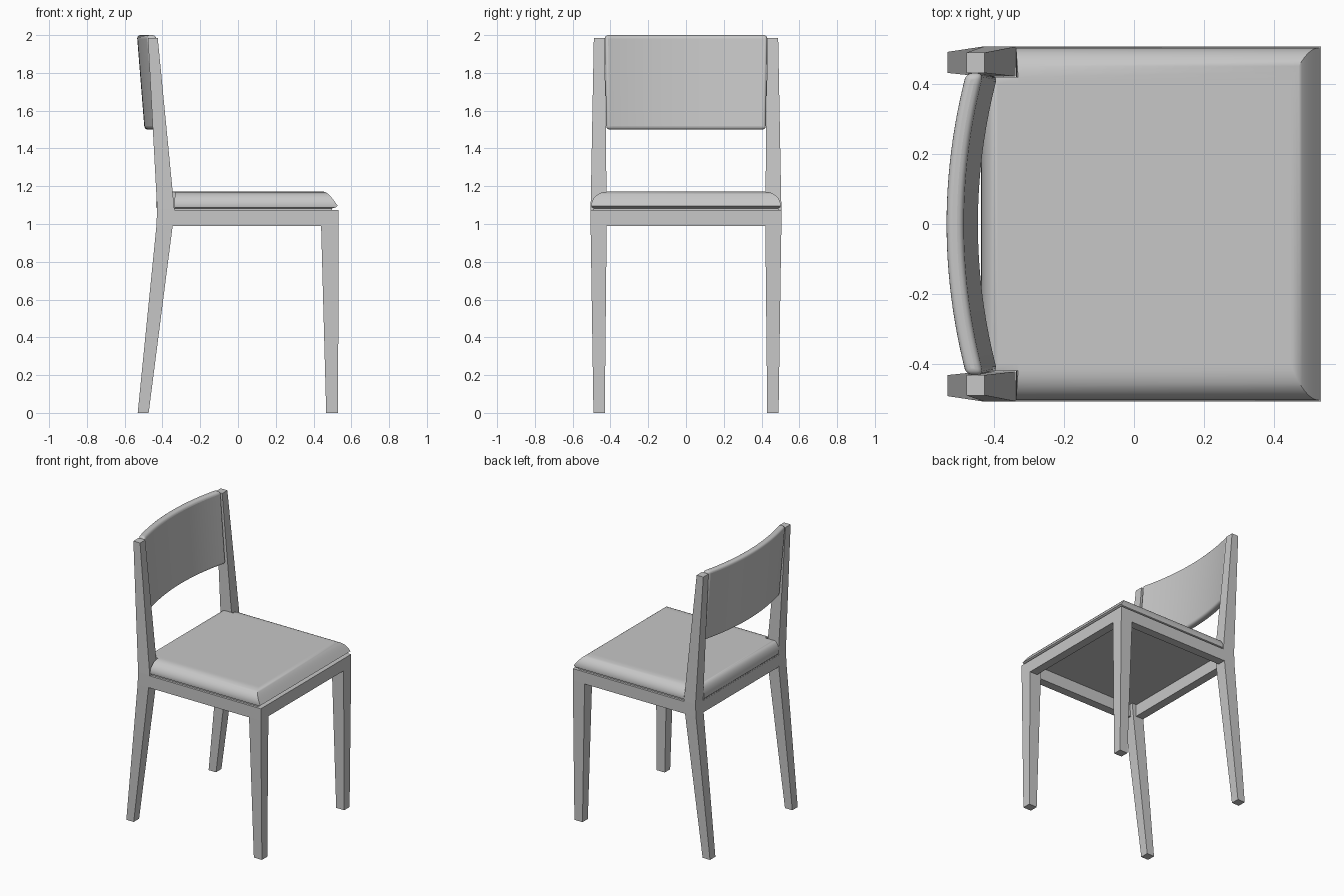
import bpy, bmesh, math

if "Cube" in bpy.data.objects:
    bpy.data.objects.remove(bpy.data.objects["Cube"], do_unlink=True)

GREY = (0.57, 0.57, 0.57, 1)
mat = bpy.data.materials.new("plain grey")
mat.use_nodes = True
mat.diffuse_color = GREY
mat.node_tree.nodes["Principled BSDF"].inputs["Base Color"].default_value = GREY


def loft(name, rings, mirror=False, smooth=None, bevel=0):
    """Skin a list of equal closed rings, cap both ends and finish the part."""
    bm = bmesh.new()
    loops = [[bm.verts.new(p) for p in ring] for ring in rings]
    n = len(loops[0])
    for a, b in zip(loops, loops[1:]):
        for i in range(n):
            j = (i + 1) % n
            bm.faces.new((a[i], a[j], b[j], b[i]))
    bm.faces.new(loops[0][::-1])
    bm.faces.new(loops[-1])
    bmesh.ops.recalc_face_normals(bm, faces=bm.faces)
    mesh = bpy.data.meshes.new(name)
    bm.to_mesh(mesh)
    bm.free()
    mesh.materials.append(mat)
    ob = bpy.data.objects.new(name, mesh)
    bpy.context.collection.objects.link(ob)
    if mirror:
        ob.modifiers.new("mirror", "MIRROR").use_axis = (False, True, False)
    if bevel:
        mod = ob.modifiers.new("soft edges", "BEVEL")
        mod.width, mod.segments = bevel, 4
        mod.limit_method, mod.angle_limit = "ANGLE", math.radians(40)
    if smooth:
        bpy.ops.object.select_all(action="DESELECT")
        ob.select_set(True)
        bpy.context.view_layer.objects.active = ob
        bpy.ops.object.shade_smooth_by_angle(angle=math.radians(smooth))
    return ob


def rect(x0, x1, y0, y1, z):
    return [(x0, y0, z), (x1, y0, z), (x1, y1, z), (x0, y1, z)]


def box(name, x0, x1, y0, y1, z0, z1, **kw):
    return loft(name, [rect(x0, x1, y0, y1, z) for z in (z0, z1)], **kw)


# Legs: tapered front posts, and rear posts that kink at seat height
Z0, Z1 = 0.99, 1.075
loft("front_legs", [rect(0.467, 0.53, 0.43, 0.49, 0),
                    rect(0.44, 0.532, 0.42, 0.505, Z0),
                    rect(0.44, 0.532, 0.42, 0.505, Z1)], mirror=True)
loft("rear_legs", [rect(-0.531, -0.473, 0.43, 0.49, 0),
                   rect(-0.432, -0.346, 0.42, 0.505, Z0),
                   rect(-0.428, -0.337, 0.42, 0.505, 1.08),
                   rect(-0.477, -0.425, 0.43, 0.488, 1.985)], mirror=True)

# Seat frame rails
box("side_rails", -0.36, 0.45, 0.445, 0.505, Z0, Z1, mirror=True)
box("front_rail", 0.472, 0.532, -0.43, 0.43, Z0, Z1)
box("rear_rail", -0.43, -0.37, -0.43, 0.43, Z0, Z1)


# Seat cushion: sloped front, rounded sides, notched around the rear posts
def cushion_ring(inset, z):
    front, side = 0.528 - 0.075 * math.sqrt(inset), 0.502 - 0.085 * inset
    back, notch = -0.435 + 0.04 * inset, -0.336 + 0.006 * inset
    inner = min(0.418, side - 0.002)
    half = [(front, side), (notch, side), (notch, inner), (back, inner)]
    return [(x, y, z) for x, y in half] + [(x, -y, z) for x, y in half[::-1]]


rings = [cushion_ring(0.15, Z1), cushion_ring(0.15, 1.083), cushion_ring(0.02, 1.088)]
for k in range(9):
    a = math.radians(90 * k / 8)
    rings.append(cushion_ring(1 - math.cos(a), 1.096 + 0.075 * math.sin(a)))
rings.append(cushion_ring(1.2, 1.171))
loft("seat_cushion", rings, smooth=35)

# Backrest: bowed, leaning panel with soft edges
rings = []
STEPS = 24
for k in range(STEPS + 1):
    t = 2 * k / STEPS - 1
    bow = 0.056 * t * t
    rings.append([(-0.495 + bow, 0.422 * t, 1.5), (-0.443 + bow, 0.422 * t, 1.5),
                  (-0.486 + bow, 0.43 * t, 2.0), (-0.535 + bow, 0.43 * t, 2.0)])
loft("backrest", rings, smooth=35, bevel=0.018)
